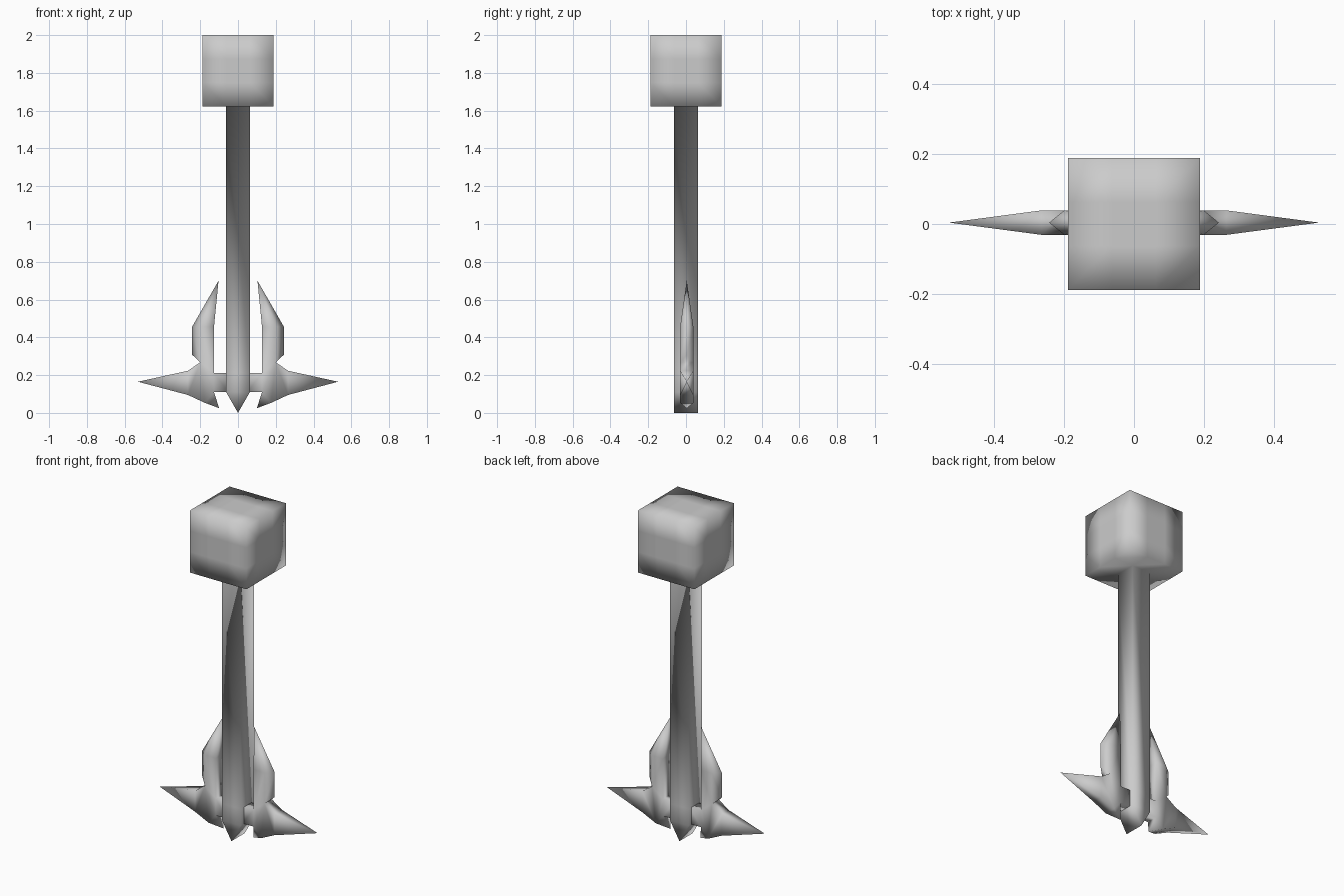
import bpy, bmesh
from mathutils import Vector

cube = bpy.data.objects.get("Cube")
if cube:
    bpy.data.objects.remove(cube, do_unlink=True)

GREY = (0.6, 0.6, 0.6, 1.0)
mat = bpy.data.materials.new("plain grey")
mat.use_nodes = True
mat.diffuse_color = GREY
mat.node_tree.nodes["Principled BSDF"].inputs["Base Color"].default_value = GREY


def finish(bm, name):
    """Clean up the mesh, shade it smooth and add it to the scene."""
    bmesh.ops.remove_doubles(bm, verts=bm.verts, dist=0.0005)
    bmesh.ops.recalc_face_normals(bm, faces=bm.faces)
    for f in bm.faces:
        f.smooth = True
    mesh = bpy.data.meshes.new(name)
    bm.to_mesh(mesh)
    bm.free()
    mesh.materials.append(mat)
    obj = bpy.data.objects.new(name, mesh)
    bpy.context.collection.objects.link(obj)
    return obj


# Head: a block cut 3 x 3, with the shaft drawn out of its bottom middle face
HALF, TOP = 0.1885, 2.0
bm = bmesh.new()
bmesh.ops.create_cube(bm, size=2 * HALF)
bmesh.ops.subdivide_edges(bm, edges=bm.edges[:], cuts=2, use_grid_fill=True)
bmesh.ops.translate(bm, verts=bm.verts, vec=(0, 0, TOP - HALF))
face = min(bm.faces, key=lambda f: (f.calc_center_median() - Vector((0, 0, TOP - 2 * HALF))).length)

# Shaft, ending in a wedge whose ridge runs front to back
for z, x_scale in ((0.212, 1), (0.11, 1), (0.0, 0)):
    face = bmesh.ops.extrude_discrete_faces(bm, faces=[face])["faces"][0]
    for v in face.verts:
        v.co.z = z
        v.co.x *= x_scale
finish(bm, "head_and_shaft")

# Side arm outline: x, z and half depth; zero depth makes a sharp point or edge
D, SHIFT = 0.035, 0.004
P = {
    "root_low": (0.05, 0.11, D), "root_high": (0.05, 0.212, D),
    "core_low": (0.127, 0.11, D), "core_high": (0.127, 0.212, D),
    "notch": (0.20, 0.268, D), "belly": (0.175, 0.053, D),
    "spike_high": (0.265, 0.223, D), "spike_low": (0.265, 0.095, D),
    "spike_tip": (0.53, 0.165, 0), "fang_tip": (0.10, 0.025, 0),
    "blade_in": (0.127, 0.456, D), "blade_mid": (0.20, 0.456, D),
    "edge_low": (0.243, 0.308, 0), "edge_high": (0.243, 0.456, 0),
    "blade_tip": (0.103, 0.70, 0),
}
CELLS = [
    "root_low root_high core_high core_low",
    "core_low core_high notch belly",
    "notch spike_high spike_low belly",
    "spike_high spike_tip spike_low",
    "core_low belly fang_tip",
    "core_high blade_in blade_mid notch",
    "notch blade_mid edge_high edge_low",
    "blade_in blade_tip blade_mid",
    "blade_mid blade_tip edge_high",
]


def build_arm(name, side):
    bm = bmesh.new()
    front, back = {}, {}
    for key, (x, z, d) in P.items():
        front[key] = bm.verts.new((side * x, SHIFT - d, z))
        back[key] = bm.verts.new((side * x, SHIFT + d, z)) if d else front[key]
    cells = [c.split() for c in CELLS]
    loops = [(a, b) for c in cells for a, b in zip(c, c[1:] + c[:1])]
    for c in cells:
        bm.faces.new([front[k] for k in c])
        bm.faces.new([back[k] for k in reversed(c)])
    # Rim faces join front and back along the outer outline
    for a, b in loops:
        if (b, a) not in loops:
            ring = list(dict.fromkeys((front[b], front[a], back[a], back[b])))
            if len(ring) > 2:
                bm.faces.new(ring)
    finish(bm, name)


build_arm("left_spiked_arm", 1)
build_arm("right_spiked_arm", -1)
